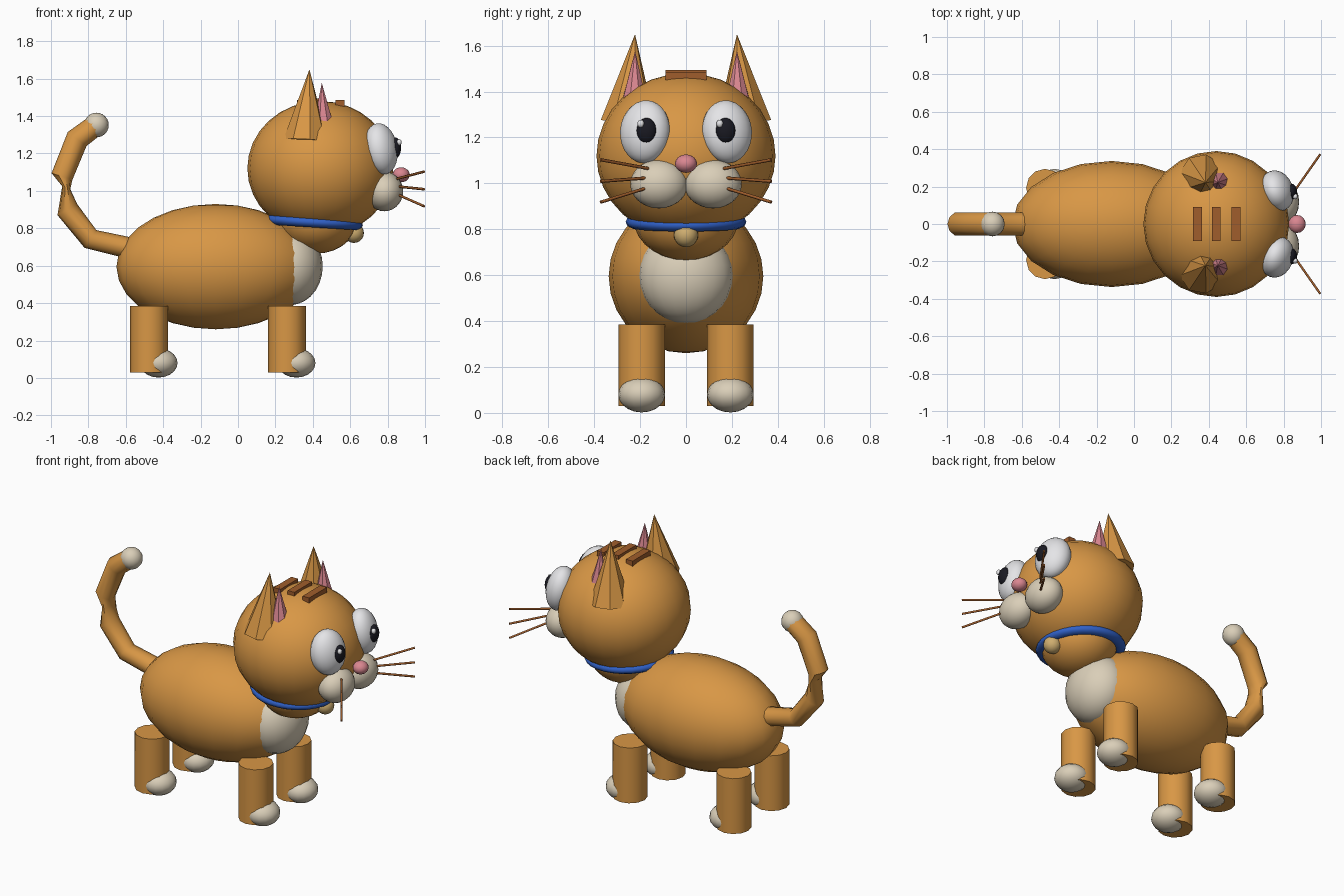
import bpy, bmesh, math
from mathutils import Vector

cube = bpy.data.objects.get("Cube")
if cube:
    bpy.data.objects.remove(cube, do_unlink=True)


def material(name, r, g, b):
    m = bpy.data.materials.new(name)
    m.use_nodes = True
    m.diffuse_color = (r, g, b, 1)
    bsdf = next(n for n in m.node_tree.nodes if n.type == "BSDF_PRINCIPLED")
    bsdf.inputs["Base Color"].default_value = (r, g, b, 1)
    bsdf.inputs["Roughness"].default_value = 0.7
    return m


orange = material("orange fur", 0.69, 0.31, 0.06)
cream = material("cream fur", 0.70, 0.62, 0.48)
pink = material("pink skin", 0.70, 0.24, 0.28)
brown = material("brown", 0.35, 0.11, 0.025)
blue = material("blue collar", 0.03, 0.12, 0.58)
gold = material("gold bell", 0.62, 0.42, 0.16)
white = material("eye white", 0.78, 0.78, 0.80)
black = material("pupil black", 0.01, 0.01, 0.016)


def finish(name, mat, angle=None):
    ob = bpy.context.object
    ob.name = ob.data.name = name
    ob.data.materials.append(mat)
    if angle:
        bpy.ops.object.shade_smooth_by_angle(angle=math.radians(angle))
    return ob


def ball(name, mat, loc, size, rot=(0, 0, 0), segs=20, rings=14):
    bpy.ops.mesh.primitive_uv_sphere_add(segments=segs, ring_count=rings, radius=1,
                                         location=loc, rotation=rot)
    bpy.context.object.scale = size
    return finish(name, mat, 50)


def rod(name, mat, start, end, r1, r2, sides, angle=None):
    a, b = Vector(start), Vector(end)
    axis = b - a
    bpy.ops.mesh.primitive_cone_add(vertices=sides, radius1=r1, radius2=r2,
                                    depth=axis.length, location=(a + b) / 2,
                                    rotation=axis.to_track_quat("Z", "Y").to_euler())
    return finish(name, mat, angle)


# Body, chest, neck and head
ball("body", orange, (-0.12, 0, 0.595), (0.53, 0.337, 0.335))
ball("chest_patch", cream, (0.28, 0, 0.597), (0.173, 0.207, 0.207))
ball("neck", orange, (0.42, 0, 0.85), (0.22, 0.23, 0.185))
ball("head", orange, (0.44, 0, 1.12), (0.39, 0.39, 0.36), segs=24, rings=16)

# Collar and bell
bpy.ops.mesh.primitive_torus_add(major_radius=0.225, minor_radius=0.038,
                                 major_segments=28, minor_segments=10,
                                 location=(0.405, 0, 0.832),
                                 rotation=(0, math.radians(3.5), 0))
bpy.context.object.scale.z = 0.75
finish("collar", blue, 60)
ball("bell", gold, (0.62, 0, 0.775), (0.053, 0.053, 0.053))

# Forehead stripes
for i, (x, z) in enumerate([(0.34, 1.468), (0.44, 1.476), (0.545, 1.468)]):
    bpy.ops.mesh.primitive_cube_add(size=1, location=(x, 0, z))
    bpy.context.object.scale = (0.047, 0.18, 0.034)
    finish(f"forehead_stripe_{i + 1}", brown)

for side, label in ((1, "left"), (-1, "right")):
    # Legs and paws
    for x, place in ((0.262, "front"), (-0.475, "back")):
        y = 0.193 * side
        rod(f"{place}_{label}_leg", orange, (x, y, 0.03), (x, y, 0.385),
            0.102, 0.102, 12, 35)
        ball(f"{place}_{label}_paw", cream, (x + 0.05, y, 0.08),
             (0.102, 0.102, 0.078), segs=16, rings=10)

    # Ears
    rod(f"{label}_ear", orange, (0.362, 0.252 * side, 1.268),
        (0.382, 0.222 * side, 1.65), 0.122, 0, 8, 25)
    rod(f"{label}_inner_ear", pink, (0.456, 0.225 * side, 1.36),
        (0.448, 0.222 * side, 1.578), 0.056, 0, 8, 25)

    # Eyes; both glints sit toward the same side
    ball(f"{label}_eye", white, (0.765, 0.178 * side, 1.225), (0.085, 0.112, 0.138),
         rot=(0, math.radians(-10), math.radians(20 * side)))
    ball(f"{label}_pupil", black, (0.842, 0.172 * side, 1.23), (0.03, 0.043, 0.055))
    ball(f"{label}_eye_glint", white, (0.862, 0.172 * side - 0.025, 1.26),
         (0.014, 0.015, 0.017), segs=10, rings=8)

    # Muzzle and whiskers
    ball(f"{label}_muzzle", cream, (0.783, 0.118 * side, 0.997), (0.1, 0.125, 0.106))
    for i, (z1, z2) in enumerate([(1.065, 1.103), (1.024, 1.009), (0.982, 0.918)]):
        rod(f"{label}_whisker_{i + 1}", brown, (0.85, 0.165 * side, z1),
            (0.995, 0.372 * side, z2), 0.007, 0.007, 6, 80)

ball("nose", pink, (0.872, 0, 1.086), (0.046, 0.048, 0.04), segs=16, rings=10)

# Tail: rings spanned between outer and inner outline points, pinched mid-way
outline = [((-0.58, 0.635), (-0.54, 0.745)),
           ((-0.82, 0.695), (-0.757, 0.79)),
           ((-0.965, 0.87), (-0.86, 0.93)),
           ((-0.94, 1.025), (-0.897, 1.01)),
           ((-0.997, 1.095), (-0.885, 1.06)),
           ((-0.91, 1.315), (-0.81, 1.24)),
           ((-0.784, 1.405), (-0.74, 1.295))]
sides = 10
bm = bmesh.new()
rings = []
for outer, inner in outline:
    o, n = Vector((outer[0], 0, outer[1])), Vector((inner[0], 0, inner[1]))
    mid, half = (o + n) / 2, (o - n) / 2
    rings.append([bm.verts.new(mid + half * math.cos(t) + Vector((0, 0.064 * math.sin(t), 0)))
                  for t in (math.tau * k / sides for k in range(sides))])
for a, b in zip(rings, rings[1:]):
    for k in range(sides):
        j = (k + 1) % sides
        bm.faces.new((a[k], a[j], b[j], b[k]))
bm.faces.new(rings[0])
bm.faces.new(rings[-1])
bmesh.ops.recalc_face_normals(bm, faces=bm.faces)
mesh = bpy.data.meshes.new("tail")
bm.to_mesh(mesh)
bm.free()
tail = bpy.data.objects.new("tail", mesh)
bpy.context.collection.objects.link(tail)
bpy.ops.object.select_all(action="DESELECT")
tail.select_set(True)
bpy.context.view_layer.objects.active = tail
finish("tail", orange, 45)
ball("tail_tip", cream, (-0.757, 0, 1.352), (0.066, 0.066, 0.066), segs=16, rings=12)
